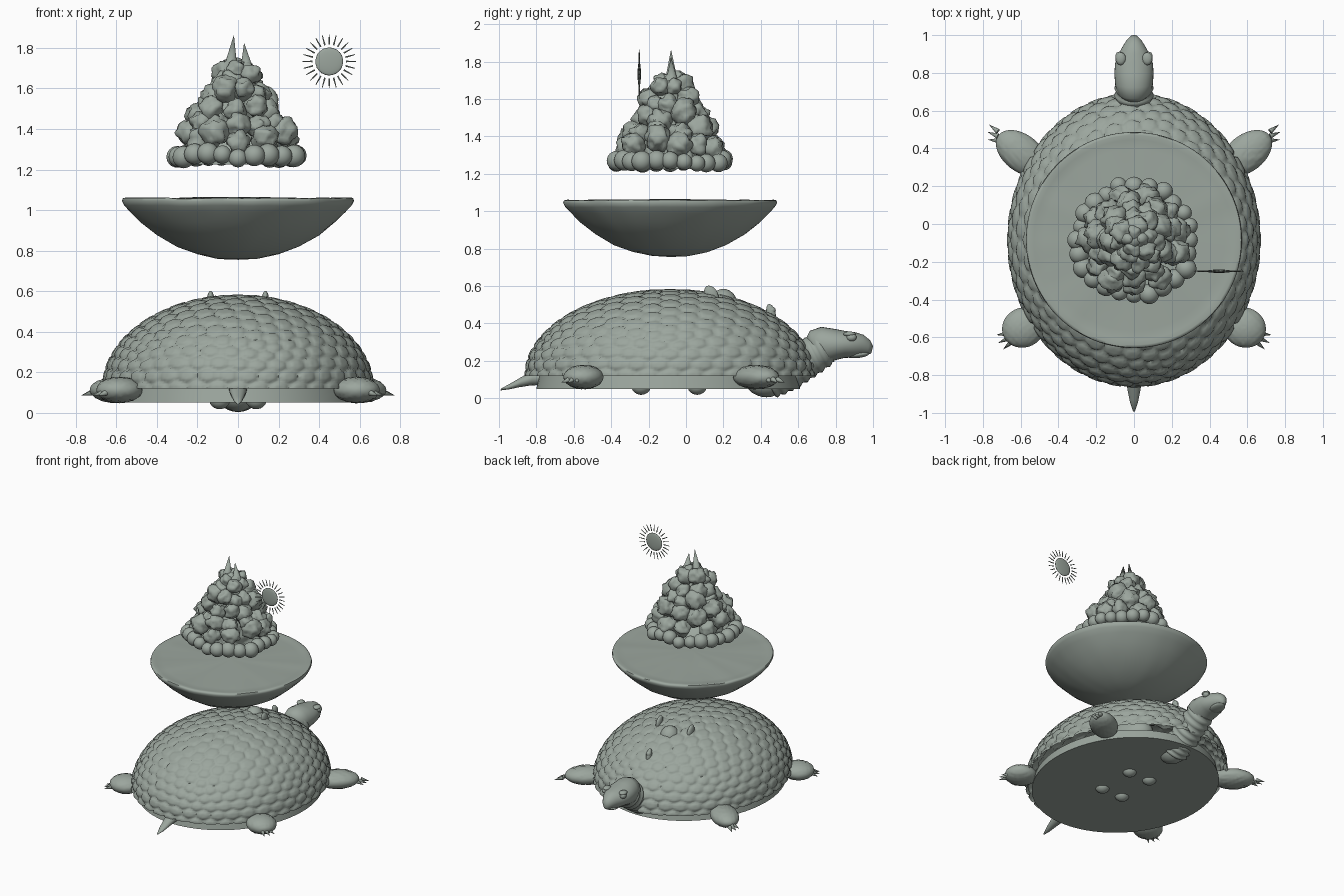
import bpy, bmesh, math, random
from mathutils import Vector, Matrix, Euler, kdtree, noise

if "Cube" in bpy.data.objects:
    bpy.data.objects.remove(bpy.data.objects["Cube"])

random.seed(7)
CY = -0.085
stone = bpy.data.materials.new("grey_green_stone")
stone.diffuse_color = (0.33, 0.38, 0.34, 1)
stone.use_nodes = True
stone.node_tree.nodes["Principled BSDF"].inputs["Base Color"].default_value = stone.diffuse_color


def finish(name, bm, angle=40):
    bmesh.ops.recalc_face_normals(bm, faces=bm.faces)
    me = bpy.data.meshes.new(name)
    bm.to_mesh(me)
    bm.free()
    ob = bpy.data.objects.new(name, me)
    bpy.context.collection.objects.link(ob)
    me.materials.append(stone)
    bpy.ops.object.select_all(action='DESELECT')
    ob.select_set(True)
    bpy.context.view_layer.objects.active = ob
    bpy.ops.object.shade_smooth_by_angle(angle=math.radians(angle))
    return ob


def trs(loc, size, rot=(0, 0, 0)):
    return Matrix.LocRotScale(Vector(loc), Euler(rot), Vector(size))


def ball(bm, loc, size, rot=(0, 0, 0), sub=3):
    return bmesh.ops.create_icosphere(bm, subdivisions=sub, radius=1, matrix=trs(loc, size, rot))['verts']


def spike(bm, base, tip, r, seg=12, r2=0.0):
    base, tip = Vector(base), Vector(tip)
    d = tip - base
    m = Matrix.Translation((base + tip) / 2) @ d.to_track_quat('Z', 'Y').to_matrix().to_4x4()
    bmesh.ops.create_cone(bm, cap_ends=True, segments=seg, radius1=r, radius2=r2, depth=d.length, matrix=m)


def skin(bm, rings):
    for a, b in zip(rings, rings[1:]):
        n = len(a)
        for i in range(n):
            bm.faces.new((a[i], a[(i + 1) % n], b[(i + 1) % n], b[i]))
    bm.faces.new(rings[0])
    bm.faces.new(rings[-1])


def lathe(bm, profile, cy, sy=1.0, seg=96):
    skin(bm, [[bm.verts.new((r * math.cos(2 * math.pi * i / seg),
                             cy + sy * r * math.sin(2 * math.pi * i / seg), z))
               for i in range(seg)] for r, z in profile])


def loft(bm, secs, seg=28):
    # sections: y, z, half width, half height, tilt from vertical (degrees)
    rings = []
    for y, z, w, h, t in secs:
        t = math.radians(t)
        ring = []
        for i in range(seg):
            a = 2 * math.pi * i / seg
            s = h * math.sin(a)
            ring.append(bm.verts.new((w * math.cos(a), y - s * math.sin(t), z + s * math.cos(t))))
        rings.append(ring)
    skin(bm, rings)


# domed shell with raised hexagonal scutes
cells = bmesh.new()
bmesh.ops.create_icosphere(cells, subdivisions=4, radius=1)
tree = kdtree.KDTree(len(cells.verts))
for i, v in enumerate(cells.verts):
    tree.insert(v.co, i)
tree.balance()
bm = bmesh.new()
rings = []
for j in range(71):
    phi = math.radians(89.5) * j / 70
    ring = []
    for i in range(240):
        a = 2 * math.pi * i / 240
        u = Vector((math.cos(a) * math.cos(phi), math.sin(a) * math.cos(phi), math.sin(phi)))
        near = tree.find_n(u, 2)
        edge = min(1, (near[1][2] - near[0][2]) / 0.07)
        k = 1 + 0.026 * (1 - (1 - edge) ** 2)
        ring.append(bm.verts.new((u.x * .655 * k, u.y * .76 * k + CY, .12 + u.z * .453 * k)))
    rings.append(ring)
for a, b in zip(rings, rings[1:]):
    for i in range(240):
        bm.faces.new((a[i], a[(i + 1) % 240], b[(i + 1) % 240], b[i]))
bm.faces.new(rings[-1])
cells.free()
finish("shell", bm, 80)

# belly plate
bm = bmesh.new()
lathe(bm, [(.002, .05), (.63, .05), (.615, .12), (.002, .12)], -.095, 1.12)
finish("belly_plate", bm)

# neck with wrinkle rings, and head with beak
bm = bmesh.new()
neck = []
for i in range(33):
    t = i / 32
    w = 0.105 - .008 * t + .006 * math.sin(t * 50)
    neck.append((.43 + .32 * t, .10 + .18 * t ** 1.3, w, w, 28))
loft(bm, neck)
ball(bm, (0, .43, .09), (.09, .11, .085))
finish("neck", bm, 70)
bm = bmesh.new()
loft(bm, [(.66, .275, .05, .05, 20), (.69, .275, .088, .09, 18), (.74, .285, .1, .098, 10),
          (.80, .288, .104, .083, 4), (.85, .288, .1, .072, 0), (.90, .285, .082, .068, -3),
          (.94, .283, .06, .057, -8), (.975, .272, .038, .04, -12), (.995, .258, .016, .02, -15)])
for s in (-1, 1):
    ball(bm, (s * .078, .885, .325), (.022, .028, .022), sub=2)
    ball(bm, (s * .07, .875, .343), (.028, .035, .014), sub=2)
ball(bm, (0, .92, .232), (.05, .062, .017), (.12, 0, 0))
finish("head", bm, 60)

# tail
bm = bmesh.new()
loft(bm, [(-.72, .12, .045, .05, -20), (-.82, .11, .043, .045, -20), (-.88, .09, .034, .035, -25),
          (-.94, .065, .022, .02, -25), (-.99, .047, .006, .006, -25)], 16)
finish("tail", bm, 60)

# flipper legs and claws, mirrored left and right
for side, s in (("right", 1), ("left", -1)):
    for end, c, size, ang, claws, aim in (
            ("head_end", (.595, .375), (.155, .098, .064), 38, ((.715, .44), (.72, .465), (.72, .49)), 22),
            ("tail_end", (.585, -.548), (.115, .105, .064), -25, ((.67, -.58), (.665, -.605), (.65, -.625)), -25)):
        bm = bmesh.new()
        ball(bm, (s * c[0], c[1], .113), size, (0, 0, s * math.radians(ang)), 4)
        for v in bm.verts:
            # fine scaly surface
            v.co.z += .003 * math.sin(v.co.x * 160) * math.sin(v.co.y * 160)
        finish(f"leg_{end}_{side}", bm, 80)
        bm = bmesh.new()
        for i, (x, y) in enumerate(claws):
            a = math.radians(aim * (.3 + .7 * i))
            spike(bm, (s * x, y, .1), (s * (x + .06 * math.cos(a)), y + .06 * math.sin(a), .085), .015)
        finish(f"claws_{end}_{side}", bm)

# small elephant tucked inside the shell: only feet, head top, ears and trunk tip show
bm = bmesh.new()
for x in (-.09, .09):
    for y in (-.24, .06):
        spike(bm, (x, y, .06), (x, y, .33), .05, 20, .055)
        ball(bm, (x, y, .065), (.052, .052, .047))
    ball(bm, (x * 1.5, .135, .555), (.018, .035, .05), (.5, 0, 0))
ball(bm, (0, -.09, .40), (.14, .26, .13))
ball(bm, (0, .2, .5), (.07, .075, .085))
for i in range(12):
    t = i / 11
    ball(bm, (0, .26 + .2 * t, .47 - .3 * t * (1 - t) * 1.3), (.03 - .01 * t,) * 3, sub=2)
ball(bm, (0, .455, .455), (.02, .024, .05), (.25, 0, 0))
finish("elephant", bm, 60)

# floating bowl-shaped land disc
bm = bmesh.new()
lathe(bm, [(.002, .755), (.1, .761), (.2, .782), (.3, .82), (.4, .876), (.48, .94), (.53, .99),
           (.56, 1.022), (.572, 1.045), (.568, 1.058), (.555, 1.061), (.53, 1.056), (.48, 1.055),
           (.25, 1.061), (.002, 1.065)], CY)
for v in bm.verts:
    v.co.z += .004 * noise.noise(v.co * 9)
finish("land_disc", bm, 60)

# mountain: base plate and rocky core
bm = bmesh.new()
lathe(bm, [(.002, 1.225), (.29, 1.225), (.29, 1.24), (.002, 1.24)], CY, .95, 40)
finish("mountain_base", bm)
bm = bmesh.new()
lathe(bm, [(.002, 1.23)] + [(.20 - .165 * i / 24, 1.23 + .5 * i / 24) for i in range(25)] + [(.002, 1.74)], CY, 1, 64)
for v in bm.verts:
    d = Vector((v.co.x, v.co.y - CY, 0))
    v.co += d * .35 * noise.noise(v.co * 14)
finish("mountain_core", bm, 80)

# ring of round boulders
bm = bmesh.new()
for i in range(24):
    a = 2 * math.pi * i / 24
    r = random.uniform(.043, .058)
    R = random.uniform(.285, .32)
    ball(bm, (R * math.cos(a), CY + .95 * R * math.sin(a), 1.265 + random.uniform(-.01, .015)), (r, r, r))
finish("base_boulders", bm, 80)

# lumpy rocks climbing the slope
bm = bmesh.new()
for z, R, n, r in ((1.36, .235, 11, .065), (1.44, .19, 10, .068), (1.51, .15, 9, .066),
                   (1.58, .115, 8, .062), (1.65, .075, 6, .056), (1.70, .04, 4, .045)):
    for i in range(n):
        a = 2 * math.pi * (i + random.uniform(-.25, .25)) / n + z * 9
        c = Vector((R * math.cos(a), CY + R * math.sin(a), z + random.uniform(-.03, .03)))
        q = r * random.uniform(.8, 1.1)
        for v in ball(bm, c, (q, q, q)):
            v.co += (v.co - c) * .4 * noise.noise(v.co * 30)
finish("mountain_rocks", bm, 80)

# twin peaks
bm = bmesh.new()
spike(bm, (-.038, -.078, 1.69), (-.02, -.08, 1.865), .036, 20)
spike(bm, (.045, -.075, 1.68), (.03, -.08, 1.825), .036, 20)
finish("twin_peaks", bm)

# sun disc with rays
sun = Vector((.45, -.25, 1.733))
bm = bmesh.new()
ball(bm, sun, (.069, .009, .069))
finish("sun_disc", bm, 80)
bm = bmesh.new()
for i in range(24):
    a = 2 * math.pi * i / 24
    d = Vector((math.cos(a), 0, math.sin(a)))
    spike(bm, sun + d * .083, sun + d * .132, .004, 8, .002)
finish("sun_rays", bm)
